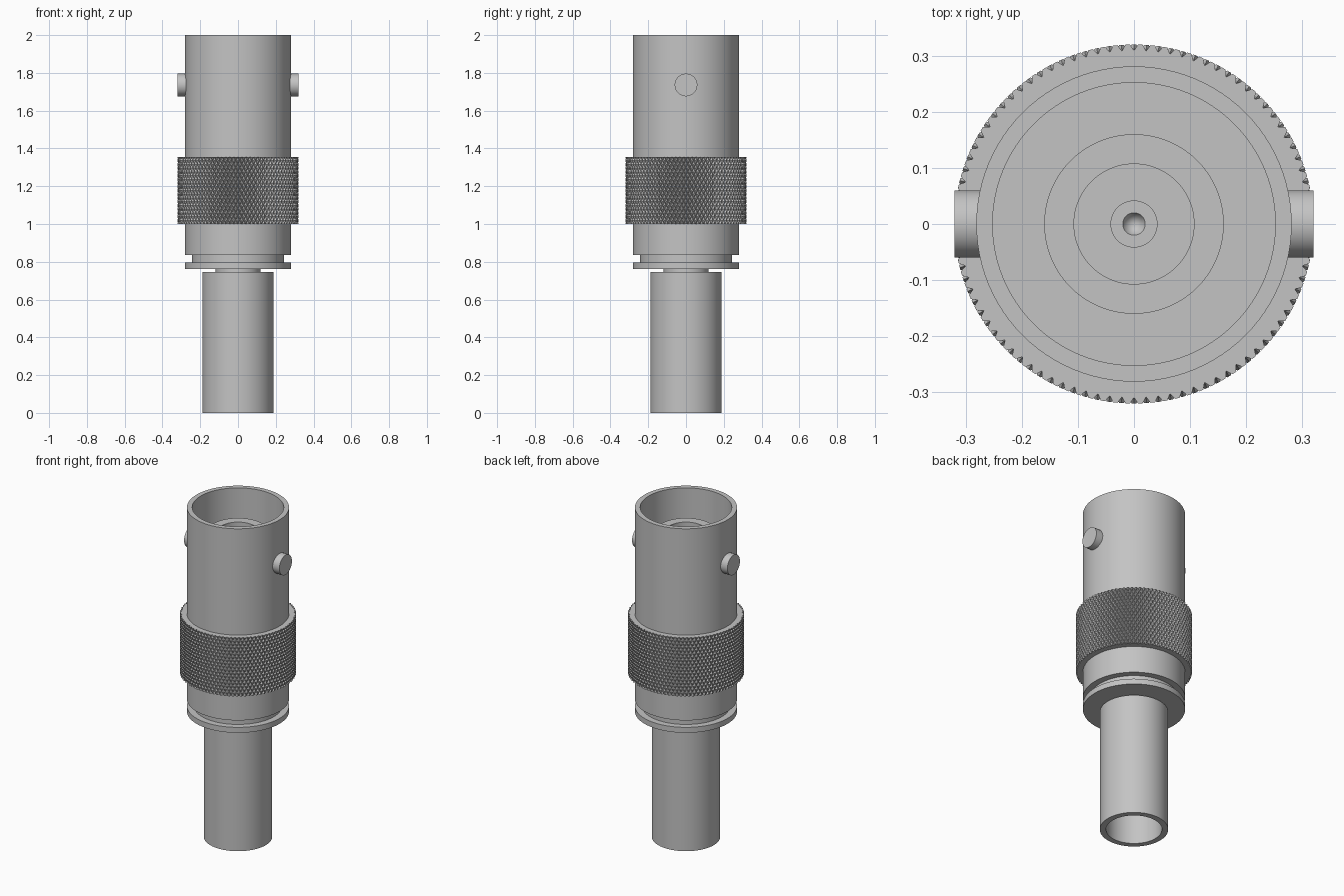
import bpy, bmesh, math
from mathutils import Vector

if "Cube" in bpy.data.objects:
    bpy.data.objects.remove(bpy.data.objects["Cube"])

metal = bpy.data.materials.new("brushed_grey_metal")
metal.use_nodes = True
GREY = (0.55, 0.55, 0.55, 1)
metal.diffuse_color = GREY
metal.node_tree.nodes["Principled BSDF"].inputs["Base Color"].default_value = GREY


def finish(bm, name, smooth=True):
    bmesh.ops.recalc_face_normals(bm, faces=bm.faces)
    mesh = bpy.data.meshes.new(name)
    bm.to_mesh(mesh)
    bm.free()
    mesh.materials.append(metal)
    obj = bpy.data.objects.new(name, mesh)
    bpy.context.collection.objects.link(obj)
    if smooth:
        bpy.ops.object.select_all(action="DESELECT")
        obj.select_set(True)
        bpy.context.view_layer.objects.active = obj
        bpy.ops.object.shade_smooth_by_angle(angle=math.radians(30))
    return obj


def lathe(name, profile, segments=96, closed=False):
    """Spin (radius, z) points about the z axis."""
    bm = bmesh.new()
    verts = [bm.verts.new((r, 0, z)) for r, z in profile]
    pairs = list(zip(verts, verts[1:]))
    if closed:
        pairs.append((verts[-1], verts[0]))
    edges = [bm.edges.new(p) for p in pairs]
    bmesh.ops.spin(bm, geom=verts + edges, cent=(0, 0, 0), axis=(0, 0, 1),
                   angle=math.tau, steps=segments, use_duplicate=False)
    bmesh.ops.remove_doubles(bm, verts=bm.verts, dist=1e-5)
    return finish(bm, name)


# Outer shell with open socket, bottom flange and groove
SHELL_R = 0.281
lathe("outer_shell", [
    (0, 0.762), (SHELL_R, 0.762), (SHELL_R, 0.795), (0.243, 0.795),
    (0.243, 0.837), (SHELL_R, 0.837), (SHELL_R, 2.0), (0.252, 2.0),
    (0.252, 1.4), (0, 1.4)])

# Insulator ring inside the socket
lathe("insulator_sleeve", [
    (0.16, 1.39), (0.16, 1.86), (0.107, 1.86), (0.107, 1.39)], closed=True)

# Centre contact with a conical drilled hole
lathe("centre_contact", [
    (0, 1.39), (0.042, 1.39), (0.042, 1.82), (0.02, 1.82), (0, 1.78)], 48)

# Short neck and hollow crimp sleeve
lathe("neck", [(0, 0.73), (0.118, 0.73), (0.118, 0.77), (0, 0.77)])
lathe("crimp_sleeve", [
    (0, 0.745), (0.188, 0.745), (0.188, 0), (0.154, 0), (0.154, 0.7), (0, 0.7)])

# Two bayonet pegs
for side, name in ((1, "left_peg"), (-1, "right_peg")):
    peg = lathe(name, [(0, 0.27), (0.06, 0.27), (0.06, 0.32), (0, 0.32)], 48)
    peg.rotation_euler.y = side * math.pi / 2
    peg.location.z = 1.736


def knurled_ring(bottom=1.0, top=1.355, around=90, rows=9,
                 outer=0.32, groove=0.309, land=0.36):
    """Diamond lands separated by crossing V-shaped helical grooves."""
    bm = bmesh.new()
    half = (top - bottom) / rows / 2

    def point(col, row, radius):
        a = math.tau * col / around
        return bm.verts.new((radius * math.cos(a), radius * math.sin(a),
                             bottom + row * half))

    corners = ((0.5, 0), (0, 1), (-0.5, 0), (0, -1))
    for row in range(2 * rows + 1):
        for i in range(around):
            col = i + (row % 2) / 2
            low = [point(col + u, row + v, groove) for u, v in corners]
            high = [point(col + u * land, row + v * land, outer) for u, v in corners]
            bm.faces.new(high)
            for k in range(4):
                n = (k + 1) % 4
                bm.faces.new((low[k], low[n], high[n], high[k]))
    bmesh.ops.remove_doubles(bm, verts=bm.verts, dist=1e-5)

    # Trim the ends square, then close them toward the shell
    for z, direction in ((bottom, -1), (top, 1)):
        bmesh.ops.bisect_plane(bm, geom=bm.verts[:] + bm.edges[:] + bm.faces[:],
                               plane_co=(0, 0, z), plane_no=(0, 0, direction),
                               clear_outer=True, dist=1e-5)
    rim = [e for e in bm.edges if e.is_boundary]
    new = bmesh.ops.extrude_edge_only(bm, edges=rim)["geom"]
    for v in new:
        if isinstance(v, bmesh.types.BMVert):
            flat = Vector((v.co.x, v.co.y, 0)).normalized() * (SHELL_R - 0.003)
            v.co.x, v.co.y = flat.x, flat.y
    finish(bm, "knurled_grip", smooth=False)


knurled_ring()
